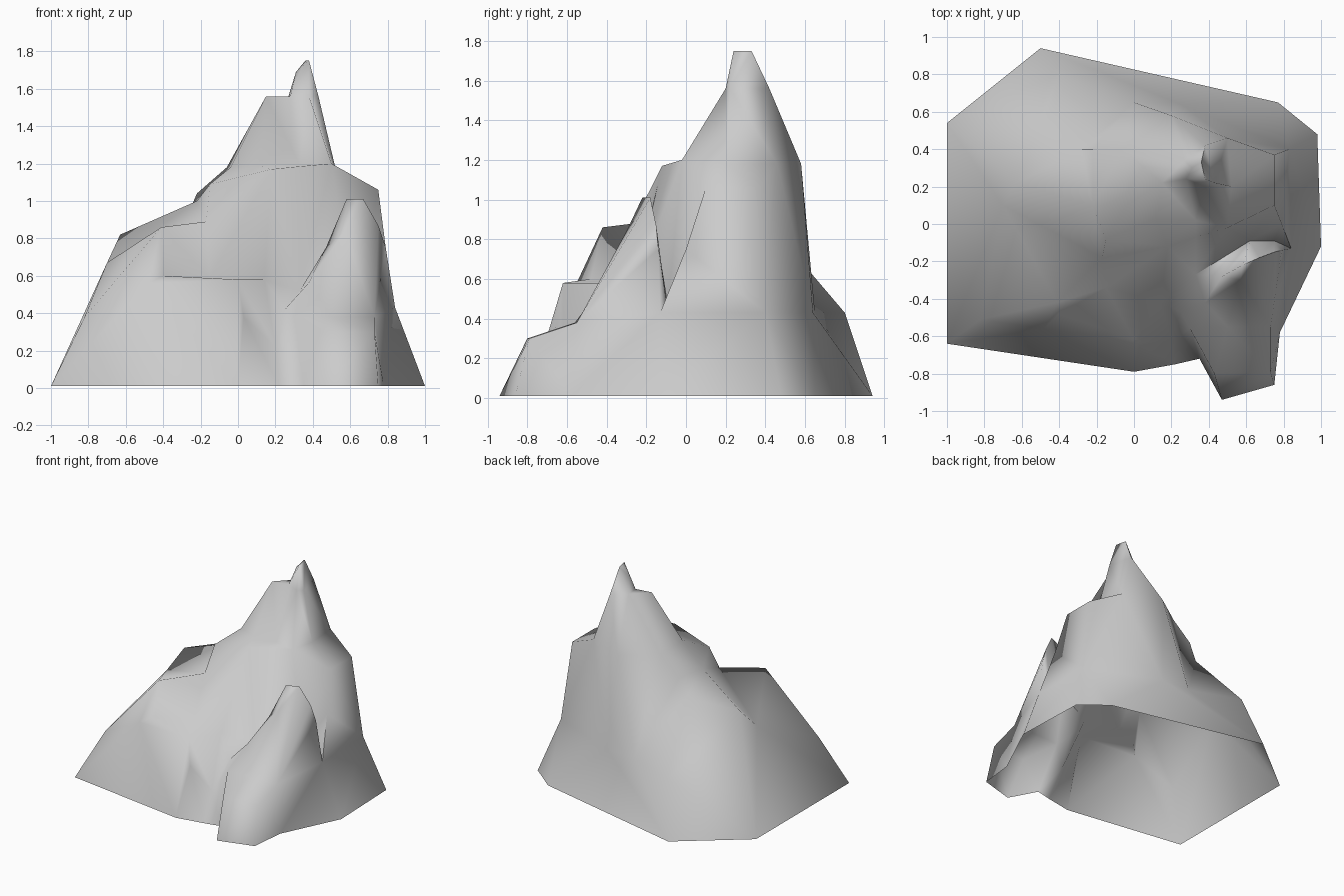
import bpy
import math
from mathutils import Vector
from mathutils.geometry import delaunay_2d_cdt

default_cube = bpy.data.objects.get("Cube")
if default_cube:
    bpy.data.objects.remove(default_cube, do_unlink=True)

heights = {}      # plan position -> height
ridge_edges = []  # pairs of plan positions joined by a ridge or contour


def ridge(start, end, *points, closed=False):
    """Lay a line across the terrain, rising evenly from start to end.
    Positions that already have a height keep it."""
    steps = max(len(points) - 1, 1)
    for index, point in enumerate(points):
        heights.setdefault(point, start + (end - start) * index / steps)
    ridge_edges.extend(zip(points, points[1:]))
    if closed:
        ridge_edges.append((points[-1], points[0]))


def contour(level, *points, closed=False):
    """Lay a level line across the terrain."""
    ridge(level, level, *points, closed=closed)


def crease(*points):
    """Join positions that are already part of the terrain."""
    ridge_edges.extend(zip(points, points[1:]))


def make_material(name, colour):
    material = bpy.data.materials.new(name)
    material.use_nodes = True
    material.diffuse_color = colour
    shader = next(n for n in material.node_tree.nodes if n.type == "BSDF_PRINCIPLED")
    shader.inputs["Base Color"].default_value = colour
    return material


def build_terrain(name, material):
    """Triangulate all ridges and contours inside the outline into one skin."""
    plan = list(heights)
    number = {point: index for index, point in enumerate(plan)}
    edges = [(number[a], number[b]) for a, b in ridge_edges]
    flat, _, faces, sources, _, _ = delaunay_2d_cdt(
        [Vector(point) for point in plan], edges, [], 1, 1e-5)
    skin = []
    for position, source in zip(flat, sources):
        nearest = plan[source[0]] if source else min(
            plan, key=lambda point: (Vector(point) - position).length)
        skin.append((position.x, position.y, heights[nearest]))
    mesh = bpy.data.meshes.new(name)
    mesh.from_pydata(skin, [], [tuple(face) for face in faces])
    mesh.materials.append(material)
    mesh.update()
    terrain = bpy.data.objects.new(name, mesh)
    bpy.context.collection.objects.link(terrain)
    bpy.ops.object.select_all(action="DESELECT")
    terrain.select_set(True)
    bpy.context.view_layer.objects.active = terrain
    bpy.ops.object.shade_smooth_by_angle(angle=math.radians(100))
    return terrain


# Ground outline, open underneath
contour(.01, (-1, .54), (-.5, .94), (.77, .65), (.98, .48), (1, -.12),
        (.78, -.58), (.75, -.86), (.47, -.94), (.35, -.72), (.22, -.75),
        (0, -.79), (-1, -.64), closed=True)

# Foot of the back and side cliffs
contour(.43, (-.4, .8), (0, .65), (.25, .64), (.83, .4), (.84, -.13))

# Front ledge, the cliff foot above it and the valley beside it
ridge(.38, .56, (-.82, -.51), (-.48, -.56))
ridge(.56, .58, (-.48, -.56), (0, -.62))
contour(.38, (.03, -.65))
ridge(.6, .58, (-.4, -.48), (-.15, -.34), (.14, -.42))
crease((.14, -.42), (0, -.62))
contour(.22, (.2, -.62))

# Side shoulder
ridge(.82, .9, (-.63, .22), (-.28, .4))
ridge(.86, .89, (-.41, -.42), (-.17, -.18))
crease((-.82, -.51), (-.41, -.42))
contour(.67, (-.7, .1))

# Upper terrace around the summit
ridge(1.09, 1.17, (-.15, -.08), (.18, -.12))
ridge(1.17, 1.2, (.18, -.12), (.33, -.07), (.5, -.02))
crease((-.17, -.18), (-.15, -.08))
crease((.18, -.12), (.14, -.42))
ridge(1.18, 1.2, (-.04, .1), (.12, .03), (.33, .02), (.5, -.02))
contour(1, (-.22, .1))
contour(1.18, (.2, .58), (.5, .46), (.52, .2), (.5, -.02))
ridge(1.18, 1.06, (.5, .46), (.75, .37))
contour(1.06, (.75, .37), (.75, .1))
crease((.5, -.02), (.75, .1))

# Back corner, stepping up from the shoulder to the terrace
ridge(.9, 1.18, (-.28, .4), (-.22, .4), (-.06, .4))
crease((-.28, .4), (0, .65), (.2, .58), (-.06, .4))

# Summit
contour(1.56, (.15, .22), (.28, .24), (.27, .34))
contour(1.69, (.31, .3))
contour(1.75, (.38, .24), (.36, .33))
contour(1.56, (.38, .2), (.43, .22), (.38, .42))
crease((-.04, .1), (.15, .22))

# Front spur
contour(.3, (.43, -.8), (.73, -.79))
contour(.38, (.3, -.56), (.5, -.55), (.73, -.55))
crease((.3, -.56), (.43, -.8))

# Spire above the spur
contour(1.01, (.58, -.22), (.67, -.18))
ridge(.38, .75, (.3, -.56), (.38, -.42), (.47, -.28))
crease((.47, -.28), (.58, -.22))
ridge(.38, .84, (.5, -.55), (.57, -.3))
ridge(.87, .75, (.75, -.15), (.79, -.14))
crease((.67, -.18), (.75, -.15))
crease((.79, -.14), (.84, -.13))

# Ravine behind the spire, and the body edge above it
contour(.42, (.25, -.47))
ridge(.52, .42, (.33, -.27), (.62, -.09), (.75, -.09))
crease((.25, -.47), (.33, -.27))
crease((.75, -.09), (.84, -.13))
crease((.5, -.02), (.33, -.27))
ridge(1.06, .75, (.75, .1), (.79, 0))
crease((.79, 0), (.84, -.13))

rock = make_material("grey rock", (.6, .6, .6, 1))
build_terrain("mountain", rock)
